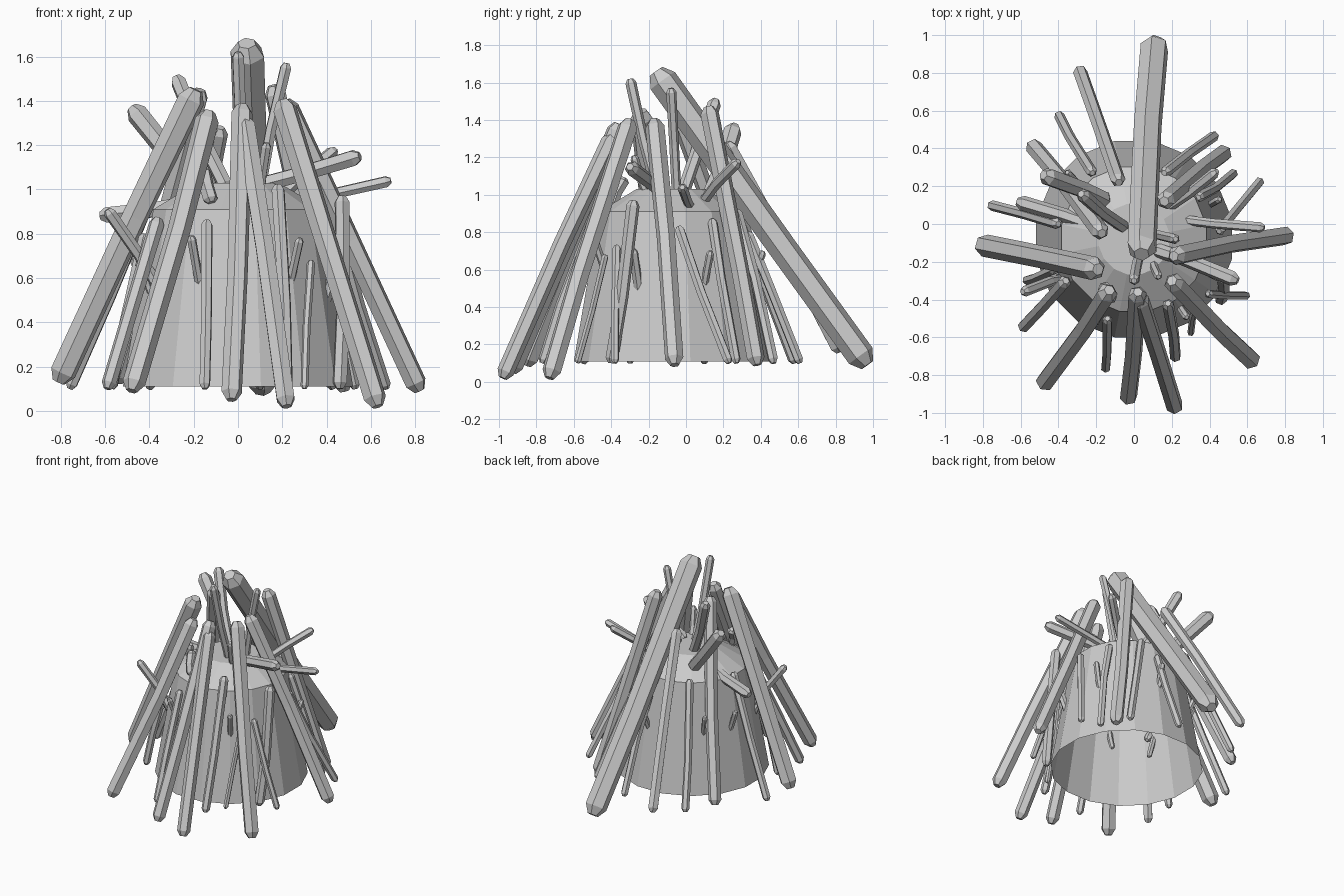
import bpy
import bmesh
import math
import random
from mathutils import Vector

random.seed(4)
cube = bpy.data.objects.get("Cube")
if cube:
    bpy.data.objects.remove(cube, do_unlink=True)


def finish(name, bm):
    """Turn a bmesh into a flat-shaded object."""
    bmesh.ops.recalc_face_normals(bm, faces=bm.faces[:])
    mesh = bpy.data.meshes.new(name)
    bm.to_mesh(mesh)
    bm.free()
    obj = bpy.data.objects.new(name, mesh)
    bpy.context.collection.objects.link(obj)
    return obj


def bridge(bm, lower, upper):
    """Join two vertex rings with quads."""
    count = len(lower)
    for i in range(count):
        j = (i + 1) % count
        bm.faces.new((lower[i], lower[j], upper[j], upper[i]))


def stick(name, base, tip, radius, bend=0.012, sides=6):
    """A slightly crooked log with chamfered ends."""
    base, tip = Vector(base), Vector(tip)
    axis = tip - base
    length = axis.length
    turn = axis.to_track_quat('Z', 'Y')
    spin = random.uniform(0, math.pi)
    shift = Vector((random.uniform(-bend, bend), random.uniform(-bend, bend), 0))
    chamfer = min(radius * 0.8, length * 0.1)
    stations = (
        (0, 0.5, 0),
        (chamfer, 1, 0),
        (length * random.uniform(0.35, 0.6), 1, 1),
        (length - chamfer, 1.05, 0),
        (length, 0.55, 0),
    )
    bm = bmesh.new()
    rings = []
    for height, scale, sway in stations:
        ring = []
        for i in range(sides):
            angle = spin + math.tau * i / sides
            spot = Vector((math.cos(angle), math.sin(angle), 0)) * radius * scale
            spot += shift * sway + Vector((0, 0, height))
            ring.append(bm.verts.new(base + turn @ spot))
        rings.append(ring)
    for lower, upper in zip(rings, rings[1:]):
        bridge(bm, lower, upper)
    bm.faces.new(rings[0])
    bm.faces.new(rings[-1])
    return finish(name, bm)


def drum(name, centre, profile, sides=16):
    """Open-bottomed tapered body with a sloping, closed roof."""
    bm = bmesh.new()
    rings = []
    for radius, height in profile:
        ring = []
        for i in range(sides):
            angle = math.tau * (i + 0.5) / sides
            ring.append(bm.verts.new((centre.x + radius * math.cos(angle),
                                      centre.y + radius * math.sin(angle), height)))
        rings.append(ring)
    for lower, upper in zip(rings, rings[1:]):
        bridge(bm, lower, upper)
    bm.faces.new(rings[-1])
    return finish(name, bm)


# Tapered hut body
hut_centre = Vector((0, -0.08, 0))
drum("hut_body", hut_centre, ((0.53, 0.11), (0.39, 0.91), (0.19, 1.03)))

# Heavy poles leaning in from the ground past the roof
stick("back_main_pole", base=(0.11, 0.97, 0.09), tip=(0.04, -0.16, 1.66), radius=0.077)
stick("front_left_pole", base=(0.22, -0.98, 0.02), tip=(0.03, -0.39, 1.32), radius=0.046)
stick("front_centre_pole", base=(-0.03, -0.93, 0.05), tip=(0.02, -0.36, 1.38), radius=0.047)
stick("front_right_pole", base=(-0.48, -0.85, 0.09), tip=(-0.13, -0.35, 1.35), radius=0.052)
stick("front_corner_pole", base=(0.63, -0.73, 0.02), tip=(0.2, -0.3, 1.4), radius=0.052)
stick("right_side_pole", base=(-0.81, -0.11, 0.13), tip=(-0.19, -0.24, 1.45), radius=0.06)
stick("left_side_pole", base=(0.82, -0.06, 0.09), tip=(0.21, -0.17, 1.4), radius=0.05)
stick("back_left_pole", base=(0.48, 0.38, 0.09), tip=(0.16, 0.12, 1.47), radius=0.048)
stick("back_right_pole", base=(-0.54, 0.42, 0.13), tip=(-0.17, -0.05, 1.45), radius=0.045)
stick("rear_slim_pole", base=(-0.29, 0.82, 0.16), tip=(-0.08, 0.22, 1.28), radius=0.038)


def thin_leg(side, base, tip, radius=0.026):
    """A slim stick resting against the wall, standing near the ground."""
    stick(side + "_thin_leg", (base[0], base[1], 0.1), tip, radius)


# Slim sticks resting against the wall
thin_leg("front_right_outer", base=(-0.59, -0.55), tip=(-0.36, -0.3, 0.87), radius=0.034)
thin_leg("right_front", base=(-0.57, -0.3), tip=(-0.42, -0.24, 0.8))
thin_leg("right", base=(-0.76, 0.1), tip=(-0.4, 0, 0.95), radius=0.028)
thin_leg("front_right", base=(-0.15, -0.77), tip=(-0.14, -0.5, 0.86))
thin_leg("front_left", base=(0.22, -0.71), tip=(0.18, -0.42, 1.02), radius=0.03)
thin_leg("front_left_inner", base=(0.3, -0.58), tip=(0.33, -0.43, 0.68), radius=0.018)
thin_leg("left_front", base=(0.46, -0.4), tip=(0.47, -0.28, 0.97), radius=0.034)
thin_leg("left_inner", base=(0.6, -0.38), tip=(0.39, -0.37, 0.73), radius=0.022)
thin_leg("left", base=(0.67, 0.23), tip=(0.45, -0.04, 0.83))
thin_leg("left_back", base=(0.53, 0.27), tip=(0.34, 0.14, 0.87))
thin_leg("back_left", base=(0.43, 0.47), tip=(0.16, 0.27, 0.92), radius=0.028)
thin_leg("back", base=(0.1, 0.61), tip=(0.07, 0.33, 0.8))
thin_leg("back_right", base=(-0.4, 0.58), tip=(-0.22, 0.27, 0.95), radius=0.028)


def spike(side, root, tip, radius=0.028):
    """A short stick thrusting outward from the roof."""
    stick(side + "_roof_spike", root, tip, radius, bend=0.008)


# Sticks thrusting up and out of the roof
spike("left_front", root=(0.1, -0.13, 1.02), tip=(0.55, -0.3, 1.15), radius=0.038)
spike("left", root=(0.2, 0.03, 0.92), tip=(0.69, -0.02, 1.04), radius=0.026)
spike("left_back", root=(0.17, 0.08, 0.95), tip=(0.44, 0.28, 1.18))
spike("right_back", root=(-0.14, 0.12, 0.96), tip=(-0.48, 0.26, 1.37), radius=0.047)
spike("right", root=(-0.15, -0.03, 0.95), tip=(-0.62, 0.12, 0.88), radius=0.038)
spike("upper_right", root=(-0.05, -0.02, 1), tip=(-0.28, 0.16, 1.51), radius=0.035)
spike("upper_left", root=(0.1, -0.05, 1), tip=(0.22, -0.08, 1.57), radius=0.026)
spike("upper_front", root=(0.03, -0.15, 1), tip=(0, -0.3, 1.62), radius=0.028)
spike("front_right", root=(-0.12, -0.4, 0.94), tip=(-0.16, -0.33, 1.09), radius=0.034)
spike("front_left", root=(0.1, -0.2, 0.98), tip=(0.13, -0.28, 1.21), radius=0.022)


def wall_peg(side, degrees, low, high, radius=0.02):
    """A small peg poking through the wall, leaning outward as it rises."""
    angle = math.radians(degrees)
    out = Vector((math.cos(angle), math.sin(angle), 0))
    root = hut_centre + out * 0.38 + Vector((0, 0, low))
    tip = hut_centre + out * 0.5 + Vector((0, 0, high))
    stick(side + "_wall_peg", root, tip, radius, bend=0.005)


# Small pegs through the wall
wall_peg("front_right", -115, low=0.48, high=0.79)
wall_peg("front_left", -56, low=0.45, high=0.78)
wall_peg("left_front", -24, low=0.32, high=0.71, radius=0.025)
wall_peg("left_back", 25, low=0.4, high=0.7)
wall_peg("back", 80, low=0.4, high=0.7)
wall_peg("back_right", 135, low=0.42, high=0.7)
wall_peg("right_back", 162, low=0.42, high=0.7)
wall_peg("right_front", 206, low=0.4, high=0.68)

# Slim stick tilted away from the right wall
stick("right_tilted_stick", base=(-0.36, -0.29, 0.56), tip=(-0.59, -0.36, 0.91), radius=0.027)
